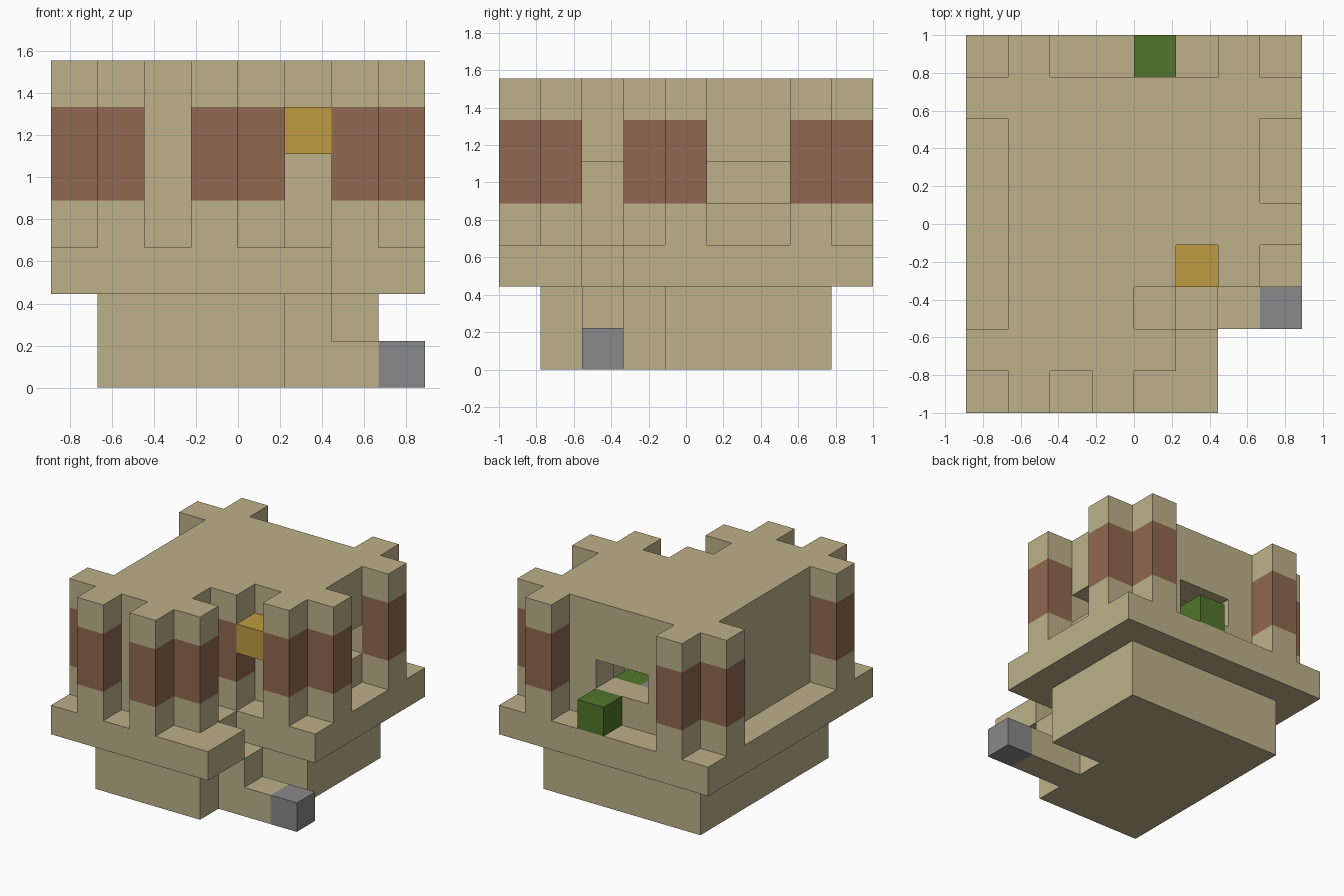
import bpy, bmesh
from mathutils import Vector

cube = bpy.data.objects.get("Cube")
if cube:
    bpy.data.objects.remove(cube, do_unlink=True)

UNIT = 2 / 9
ORIGIN = Vector((4, 4.5, 0))


def material(name, rgb):
    m = bpy.data.materials.new(name)
    m.use_nodes = True
    m.diffuse_color = (*rgb, 1)
    m.node_tree.nodes["Principled BSDF"].inputs["Base Color"].default_value = (*rgb, 1)
    return m


sand = material("sandstone", (0.51, 0.44, 0.25))
timber = material("timber", (0.28, 0.14, 0.08))
stone = material("grey_stone", (0.25, 0.25, 0.25))
gold = material("lantern_gold", (0.51, 0.33, 0.05))
leaf = material("leaf_green", (0.085, 0.18, 0.025))


def block(x, y, z, w=1, d=1, h=1):
    """Set of unit cells filling a box."""
    return {(x + i, y + j, z + k) for i in range(w) for j in range(d) for k in range(h)}


parts = []


def part(name, cells, *mats):
    parts.append((name, cells, mats))


# Foundation with a notch beside the entrance
part("foundation", block(1, 1, 0, 6, 7, 2) - block(5, 1, 0, 2, 3, 2), sand)

# Entrance steps and the paving block in front of them
part("entrance_steps", block(5, 2, 0, 2) | block(5, 2, 1), sand)
part("paving_block", block(7, 2, 0), stone)

# Floor slab with the entrance corner cut away
part("floor_slab", block(0, 0, 2, 8, 9) - block(6, 0, 2, 2, 3) - block(5, 2, 2), sand)

# Outer walls, with doorway and windows cut out
walls = (block(1, 1, 3, 1, 7, 3) | block(1, 7, 3, 6, 1, 3) | block(6, 4, 3, 1, 4, 3)
         | block(1, 1, 3, 3, 1, 3) | block(3, 2, 3, 1, 2, 3) | block(4, 4, 3, 2, 1, 3))
doorway = block(3, 2, 3, 1, 1, 2)
back_window = block(3, 7, 4, 2)
side_window = block(6, 5, 4, 1, 2)
part("walls", walls - doorway - back_window - side_window, sand)

# Roof, stepped around the entrance recess
recess = block(4, 1, 6, 3) | block(4, 2, 6, 3) | block(4, 3, 6, 3)
part("roof", block(1, 1, 6, 6, 7) - recess, sand)

# Columns around the outside, with a timber band at mid height
columns = {
    "front_right_column": (1, 0), "right_front_column": (0, 1),
    "front_middle_column": (3, 0), "front_left_column": (4, 1),
    "entrance_inner_column": (4, 3), "entrance_outer_column": (6, 3),
    "left_middle_column": (7, 4), "left_back_column": (7, 7),
    "back_left_column": (6, 8), "back_right_column": (1, 8),
    "right_back_column": (0, 7),
}
for name, (x, y) in columns.items():
    part(name, block(x, y, 3, h=4), sand, timber)

# Small fittings
part("lantern", block(5, 3, 5), gold)
part("garden_bush", block(4, 8, 3), leaf)
part("indoor_plant", block(4, 6, 3), leaf)
part("indoor_stone", block(3, 6, 3), stone)
part("indoor_chest", block(4, 5, 3), timber)

filled = set().union(*(cells for _, cells, _ in parts))


def skin(name, cells, mats):
    """Mesh the exposed sides of the cells."""
    bm = bmesh.new()
    for cell in sorted(cells):
        for axis in range(3):
            for side in (-1, 1):
                n = Vector((0, 0, 0))
                n[axis] = side
                if tuple(int(c) for c in Vector(cell) + n) in filled:
                    continue
                u, v = Vector((0, 0, 0)), Vector((0, 0, 0))
                u[(axis + 1) % 3] = v[(axis + 2) % 3] = 0.5
                mid = Vector(cell) + Vector((0.5, 0.5, 0.5)) + n / 2 - ORIGIN
                ring = [mid - u - v, mid + u - v, mid + u + v, mid - u + v]
                if side < 0:
                    ring.reverse()
                face = bm.faces.new([bm.verts.new(p * UNIT) for p in ring])
                # Timber fills the middle two courses of a column
                face.material_index = int(len(mats) > 1 and cell[2] in (4, 5))
    bmesh.ops.remove_doubles(bm, verts=bm.verts, dist=0.001)
    bmesh.ops.dissolve_limit(bm, angle_limit=0.01, verts=bm.verts, edges=bm.edges,
                             delimit={'MATERIAL'})
    mesh = bpy.data.meshes.new(name)
    bm.to_mesh(mesh)
    bm.free()
    for m in mats:
        mesh.materials.append(m)
    bpy.context.collection.objects.link(bpy.data.objects.new(name, mesh))


for entry in parts:
    skin(*entry)
